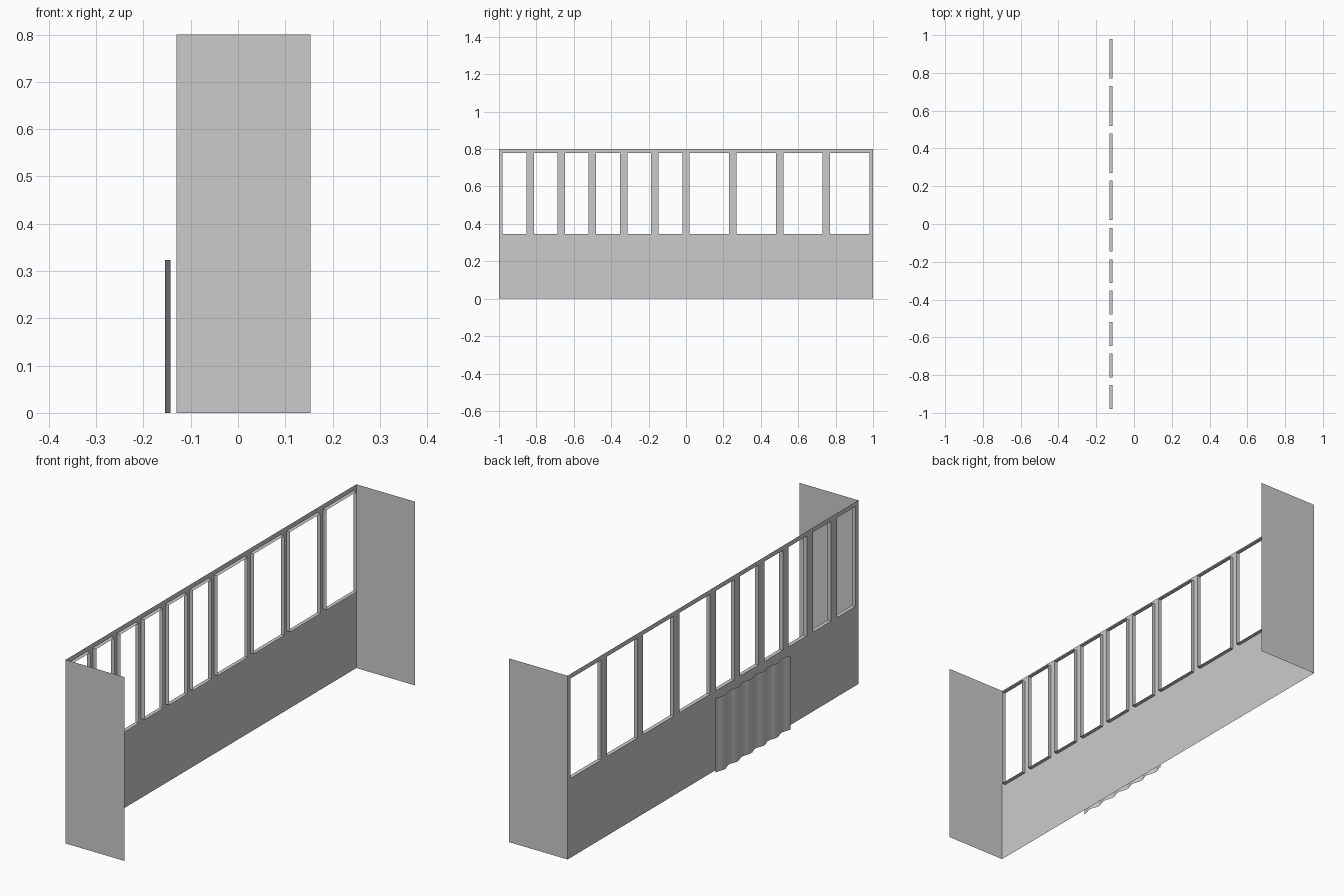
import bpy, bmesh
from math import cos, pi

if "Cube" in bpy.data.objects:
    bpy.data.objects.remove(bpy.data.objects["Cube"])

WALL_X, REVEAL_X, RIGHT_X = -0.13, -0.113, 0.153
BAND_Z, TOP_Z, INSET = 0.325, 0.80, 0.02


def make_object(name, build):
    bm = bmesh.new()
    build(bm)
    bmesh.ops.remove_doubles(bm, verts=bm.verts, dist=1e-5)
    mesh = bpy.data.meshes.new(name)
    bm.to_mesh(mesh)
    bm.free()
    obj = bpy.data.objects.new(name, mesh)
    bpy.context.collection.objects.link(obj)
    return obj


def face(bm, pts):
    return bm.faces.new([bm.verts.new(p) for p in pts])


def ring(x, y0, y1, z0, z1):
    return [(x, y0, z0), (x, y1, z0), (x, y1, z1), (x, y0, z1)]


def bridge(bm, a, b):
    for i in range(4):
        j = (i + 1) % 4
        face(bm, [a[i], a[j], b[j], b[i]])


# Long wall: each bay has a solid lower panel and a window with a deep reveal
def build_wall(bm):
    ys = [-1 + i / 6 for i in range(6)] + [i / 4 for i in range(5)]
    for y0, y1 in zip(ys, ys[1:]):
        face(bm, ring(WALL_X, y0, y1, 0, BAND_Z))
        outer = ring(WALL_X, y0, y1, BAND_Z, TOP_Z)
        hole = (y0 + INSET, y1 - INSET, BAND_Z + INSET, TOP_Z - INSET)
        inner = ring(WALL_X, *hole)
        bridge(bm, outer, inner)
        bridge(bm, inner, ring(REVEAL_X, *hole))


make_object("window_wall", build_wall)

# Plain end walls
for name, y in (("front_end_wall", -1), ("back_end_wall", 1)):
    make_object(name, lambda bm, y=y: face(
        bm, [(WALL_X, y, 0), (RIGHT_X, y, 0), (RIGHT_X, y, TOP_Z), (WALL_X, y, TOP_Z)]))


# Wavy corrugated sheet standing just outside the wall
def build_sheet(bm):
    n = 88
    pts = [(-0.1485 + 0.0055 * cos(2 * pi * 5.5 * i / n), -0.5 * i / n) for i in range(n + 1)]
    for (xa, ya), (xb, yb) in zip(pts, pts[1:]):
        face(bm, [(xa, ya, 0), (xb, yb, 0), (xb, yb, 0.323), (xa, ya, 0.323)]).smooth = True


make_object("corrugated_sheet", build_sheet)
